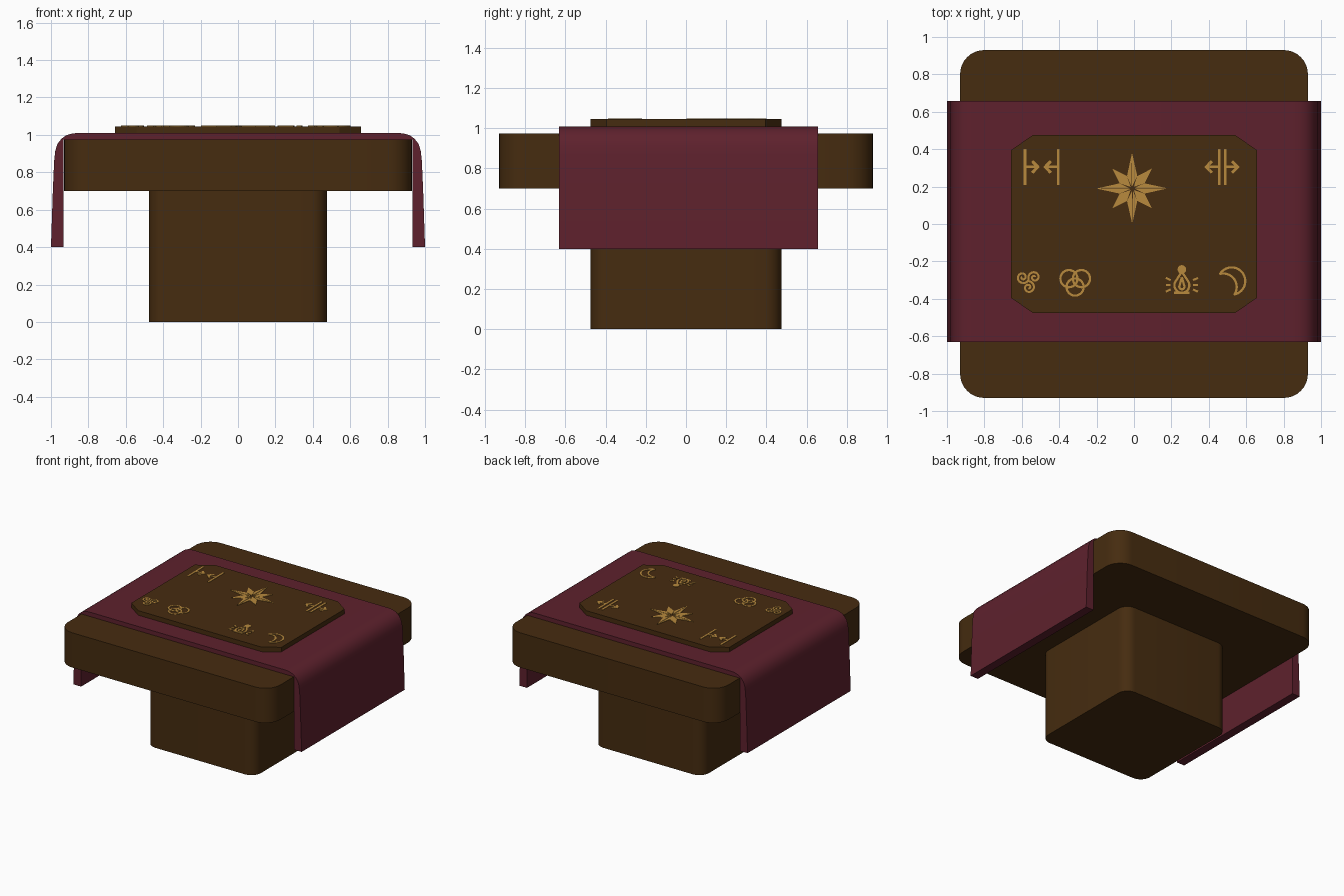
import bpy, bmesh, math
from math import sin, cos, pi, radians

if "Cube" in bpy.data.objects:
    bpy.data.objects.remove(bpy.data.objects["Cube"])


def material(name, rgb):
    m = bpy.data.materials.new(name)
    m.diffuse_color = (*rgb, 1)
    m.use_nodes = True
    m.node_tree.nodes["Principled BSDF"].inputs["Base Color"].default_value = m.diffuse_color
    return m


WOOD = material("dark wood", (0.061, 0.025, 0.005))
CLOTH = material("burgundy cloth", (0.112, 0.0152, 0.0262))
GOLD = material("gold inlay", (0.479, 0.254, 0.048))


def finish(name, bm, mat, smooth=True):
    bmesh.ops.recalc_face_normals(bm, faces=bm.faces[:])
    me = bpy.data.meshes.new(name)
    bm.to_mesh(me)
    bm.free()
    me.materials.append(mat)
    ob = bpy.data.objects.new(name, me)
    bpy.context.collection.objects.link(ob)
    if smooth:
        bpy.ops.object.select_all(action='DESELECT')
        ob.select_set(True)
        bpy.context.view_layer.objects.active = ob
        bpy.ops.object.shade_smooth_by_angle(angle=radians(35))
    return ob


def prism(bm, pts, offset):
    """Extrude a closed outline of 3D points by offset."""
    a = [bm.verts.new(p) for p in pts]
    b = [bm.verts.new([c + o for c, o in zip(p, offset)]) for p in pts]
    bm.faces.new(a)
    bm.faces.new(b[::-1])
    for i in range(len(a)):
        j = (i + 1) % len(a)
        bm.faces.new((a[i], a[j], b[j], b[i]))


def arc(cx, cy, r, a0, a1, n=16, r1=None):
    r1 = r if r1 is None else r1
    out = []
    for i in range(n + 1):
        t = i / n
        a, q = radians(a0 + (a1 - a0) * t), r + (r1 - r) * t
        out.append((cx + q * cos(a), cy + q * sin(a)))
    return out


def rounded_block(name, half, r, z0, z1):
    bm = bmesh.new()
    c = half - r
    pts = []
    for k, (sx, sy) in enumerate(((1, 1), (-1, 1), (-1, -1), (1, -1))):
        pts += arc(sx * c, sy * c, r, 90 * k, 90 * k + 90, 8)
    prism(bm, [(x, y, z0) for x, y in pts], (0, 0, z1 - z0))
    finish(name, bm, WOOD)


# Pedestal and table top
rounded_block("pedestal", 0.475, 0.085, 0, 0.71)
rounded_block("table_top", 0.93, 0.13, 0.70, 0.975)

# Cloth draped over both sides
half = [(0.85, 1.01), (0.885, 1.008), (0.92, 0.997), (0.945, 0.978), (0.965, 0.952),
        (0.977, 0.915), (0.983, 0.86), (0.99, 0.7), (1.0, 0.4), (0.932, 0.4), (0.932, 0.976)]
outline = half + [(-x, z) for x, z in reversed(half)]
bm = bmesh.new()
prism(bm, [(x, -0.632, z) for x, z in outline], (0, 1.29, 0))
finish("draped_cloth", bm, CLOTH)

# Raised board with clipped corners
X, Y = 0.657, 0.475
bm = bmesh.new()
prism(bm, [(sx * x, sy * y, 1.0) for sx, sy, flip in ((1, 1, 0), (-1, 1, 1), (-1, -1, 0), (1, -1, 1))
           for x, y in ([(X, Y - 0.08), (X - 0.115, Y)][::-1 if flip else 1])], (0, 0, 0.046))
finish("board", bm, WOOD, False)

# Inlaid symbols: thin gold plates on the board
Z0, H, W = 1.044, 0.005, 0.012


def plate(bm, pts):
    prism(bm, [(x, y, Z0) for x, y in pts], (0, 0, H))


def stroke(bm, pts, w=W, closed=False):
    """Flat ribbon following a path."""
    n = len(pts)
    left, right = [], []
    for i, (x, y) in enumerate(pts):
        p = pts[(i - 1) % n] if closed or i else pts[0]
        q = pts[(i + 1) % n] if closed or i < n - 1 else pts[-1]
        d = math.hypot(q[0] - p[0], q[1] - p[1])
        nx, ny = -(q[1] - p[1]) / d * w / 2, (q[0] - p[0]) / d * w / 2
        left.append((x + nx, y + ny))
        right.append((x - nx, y - ny))
    for i in range(n if closed else n - 1):
        j = (i + 1) % n
        plate(bm, [left[i], left[j], right[j], right[i]])


def ring(bm, cx, cy, r, w=W):
    stroke(bm, arc(cx, cy, r, 0, 345, 23), w, True)


def bar(bm, x):
    stroke(bm, [(x, 0.208), (x, 0.40)], 0.014)


def arrow(bm, x0, x1, y=0.305):
    s = 1 if x1 > x0 else -1
    stroke(bm, [(x0, y), (x1 - s * 0.012, y)], 0.013)
    b = x1 - s * 0.035
    plate(bm, [(x1, y), (b, y + 0.036), (b - s * 0.012, y + 0.026),
               (x1 - s * 0.022, y), (b - s * 0.012, y - 0.026), (b, y - 0.036)])


# Inward and outward arrows
bm = bmesh.new()
bar(bm, -0.583)
bar(bm, -0.406)
arrow(bm, -0.583, -0.503)
arrow(bm, -0.406, -0.486)
finish("inward_arrows", bm, GOLD, False)
bm = bmesh.new()
bar(bm, 0.455)
bar(bm, 0.488)
arrow(bm, 0.455, 0.375)
arrow(bm, 0.488, 0.565)
finish("outward_arrows", bm, GOLD, False)

# Eight-pointed compass star, main points split by a fine slit
bm = bmesh.new()
cx, cy, g = -0.01, 0.19, 0.004
for k in range(8):
    a = k * pi / 4
    tip, vr = (0.188, 0.072) if k % 2 == 0 else (0.15, 0.072)
    for s in (1, -1):
        slit = g if (k % 2 == 0 and s == 1) else 0
        va = s * pi / 8
        local = [(0.012, slit), (tip, slit * 0.3), (vr * cos(va), s * abs(vr * sin(va)))]
        plate(bm, [(cx + u * cos(a) - v * sin(a), cy + u * sin(a) + v * cos(a)) for u, v in local])
finish("compass_star", bm, GOLD, False)

# Triple spiral
bm = bmesh.new()
for k in range(3):
    a = 150 - 120 * k
    x, y = -0.564 + 0.036 * cos(radians(a)), -0.303 + 0.036 * sin(radians(a))
    stroke(bm, arc(x, y, 0.034, a + 180, a - 360, 28, 0.004), 0.011)
finish("triple_spiral", bm, GOLD, False)

# Three linked rings
bm = bmesh.new()
for x, y in ((-0.348, -0.292), (-0.281, -0.292), (-0.315, -0.337)):
    ring(bm, x, y, 0.046)
finish("linked_rings", bm, GOLD, False)

# Glowing lamp with rays
bm = bmesh.new()
lx = 0.256
plate(bm, arc(lx, -0.243, 0.023, 0, 345, 23))
for r, y, top in ((0.040, -0.328, -0.255), (0.014, -0.335, -0.285)):
    stroke(bm, [(lx, top)] + arc(lx, y, r, 150, 390, 16) + [(lx, top)], 0.012)
stroke(bm, [(lx - 0.042, -0.368), (lx + 0.042, -0.368)], 0.012)
for s in (1, -1):
    for y0, y1 in ((-0.300, -0.288), (-0.325, -0.325), (-0.350, -0.362)):
        stroke(bm, [(lx + s * 0.06, y0), (lx + s * 0.086, y1)], 0.011)
finish("glowing_lamp", bm, GOLD, False)

# Crescent outline
bm = bmesh.new()
mx, my = 0.522, -0.305
stroke(bm, arc(mx, my, 0.073, 150, -80, 28))
stroke(bm, arc(mx - 0.045, my - 0.0315, 0.072, 106, -36, 18))
finish("crescent", bm, GOLD, False)
